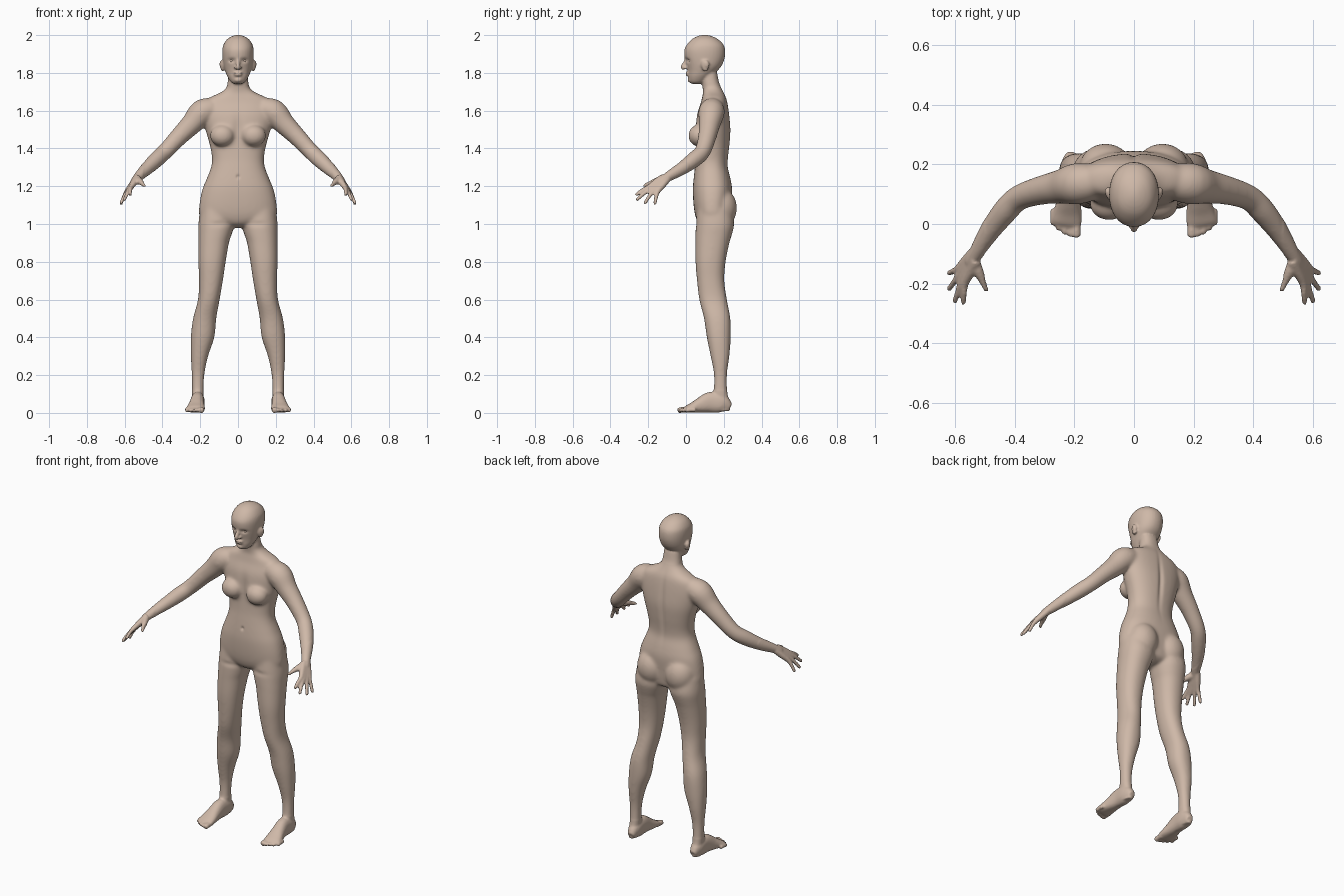
import bpy, bmesh
from math import cos, sin, pi, exp
from mathutils import Vector, Matrix

bm = bmesh.new()


def spline(rows, steps=4):
    out = []
    for i in range(len(rows) - 1):
        p0, p1 = rows[max(i - 1, 0)], rows[i]
        p2, p3 = rows[i + 1], rows[min(i + 2, len(rows) - 1)]
        for k in range(steps):
            t = k / steps
            out.append([0.5 * (2 * b + (c - a) * t + (2 * a - 5 * b + 4 * c - d) * t * t
                               + (3 * b - a - 3 * c + d) * t ** 3)
                        for a, b, c, d in zip(p0, p1, p2, p3)])
    return out + [list(rows[-1])]


def sweep(rows, upright=False, power=2.0, sides=32):
    """Loft ellipses (x, y, z, half width, half depth) along a smooth path."""
    pts = spline(rows)
    rings = []
    for i, (x, y, z, a, b) in enumerate(pts):
        u, v = Vector((1, 0, 0)), Vector((0, 1, 0))
        if not upright:
            t = (Vector(pts[min(i + 1, len(pts) - 1)][:3]) - Vector(pts[max(i - 1, 0)][:3])).normalized()
            u = t.cross(Vector((0, 0, 1))).normalized()
            v = u.cross(t)
        ring = []
        for k in range(sides):
            c, s = cos(2 * pi * k / sides), sin(2 * pi * k / sides)
            c = abs(c) ** (2 / power) * (1 if c > 0 else -1)
            s = abs(s) ** (2 / power) * (1 if s > 0 else -1)
            ring.append(bm.verts.new(Vector((x, y, z)) + u * a * c + v * b * s))
        rings.append(ring)
    for r, q in zip(rings, rings[1:]):
        for k in range(sides):
            n = (k + 1) % sides
            bm.faces.new((r[k], r[n], q[n], q[k]))
    bm.faces.new(rings[0])
    bm.faces.new(rings[-1])


def stack(rows, power=2.0):
    """Upright loft from (z, x min, x max, y front, y back)."""
    sweep([((x0 + x1) / 2, (y0 + y1) / 2, z, (x1 - x0) / 2, (y1 - y0) / 2)
           for z, x0, x1, y0, y1 in rows], True, power)


def tube(rows):
    sweep([(*r, r[3]) for r in rows], sides=20)


def blob(centre, radii, turn=0.0):
    m = Matrix.Translation(centre) @ Matrix.Rotation(turn, 4, 'X') @ Matrix.Diagonal((*radii, 1))
    bmesh.ops.create_uvsphere(bm, u_segments=24, v_segments=16, radius=1, matrix=m)


# Leg
stack([(1.08, .03, .20, .06, .24), (1.0, .02, .21, .052, .255), (.94, .035, .21, .05, .242),
       (.9, .048, .21, .05, .23), (.8, .065, .21, .05, .21), (.7, .08, .207, .058, .203),
       (.6, .097, .212, .07, .217), (.5, .115, .238, .095, .235), (.4, .125, .25, .11, .237),
       (.3, .158, .25, .13, .23), (.2, .178, .245, .148, .217), (.1, .183, .243, .143, .22),
       (.05, .185, .24, .12, .235), (.01, .19, .238, .12, .233)], 2.2)
# Foot and toes
sweep([(.21, .232, .028, .02, .022), (.212, .19, .05, .035, .05), (.214, .13, .056, .036, .055),
       (.218, .08, .042, .04, .042), (.222, .04, .029, .047, .029), (.226, .008, .02, .051, .02),
       (.228, -.006, .015, .046, .013)], power=2.3)
for i in range(5):
    x, y, r = .193 + .0195 * i, -.038 + .0025 * i * i, .015 if i == 0 else .0105
    tube([(x, y + .05, .016, r), (x, y + .02, .016, r), (x, y, .013, r), (x, y - .006, .011, r * .6)])
# Arm
tube([(.13, .14, 1.61, .06), (.19, .135, 1.59, .07), (.245, .125, 1.53, .058),
      (.31, .113, 1.465, .049), (.385, .088, 1.385, .043), (.43, .045, 1.343, .043),
      (.48, -.02, 1.295, .036), (.53, -.10, 1.247, .025), (.55, -.13, 1.225, .02)])
# Fingers, each running from the wrist through the palm
tips = [(.572, -.263, 1.155), (.60, -.258, 1.13), (.619, -.217, 1.112), (.62, -.165, 1.107)]
for i, tip in enumerate(tips):
    k = i - 1.5
    knuckle = Vector((.578 + .0075 * k, -.175 + .0165 * k, 1.182 - .0075 * k))
    wrist = Vector((.535 + .003 * k, -.11 + .008 * k, 1.243 - .003 * k))
    tip = Vector(tip)
    mid = knuckle.lerp(tip, .5) + Vector((0, 0, .005))
    tube([(*wrist, .019), (*wrist.lerp(knuckle, .5), .017), (*knuckle, .0135),
          (*mid, .0105), (*tip, .009), (*(tip + (tip - mid) * .12), .005)])
# Thumb
tube([(.54, -.115, 1.238, .02), (.523, -.155, 1.228, .018), (.505, -.195, 1.213, .012),
      (.492, -.222, 1.202, .010), (.489, -.23, 1.199, .006)])
# Breast, buttock, ear
blob((.083, .068, 1.468), (.066, .056, .058))
blob((.095, .185, 1.085), (.09, .085, .105))
blob((.082, .10, 1.838), (.011, .019, .033), .2)
blob((.088, .108, 1.845), (.01, .016, .022), .2)

# Mirror the limbs
twin = bmesh.ops.duplicate(bm, geom=bm.verts[:] + bm.edges[:] + bm.faces[:])
for v in twin["geom"]:
    if isinstance(v, bmesh.types.BMVert):
        v.co.x *= -1

# Torso and neck
stack([(z, -w, w, f, b) for z, w, f, b in [
    (1.80, .05, .085, .165), (1.75, .055, .085, .175), (1.72, .063, .088, .188),
    (1.695, .095, .09, .20), (1.67, .15, .085, .212), (1.64, .18, .078, .22),
    (1.58, .19, .058, .229), (1.5, .173, .05, .236), (1.42, .15, .056, .231),
    (1.35, .138, .053, .223), (1.3, .143, .047, .222), (1.24, .166, .04, .236),
    (1.18, .19, .036, .245), (1.1, .205, .04, .24), (1.04, .20, .05, .235),
    (1.0, .12, .07, .225), (.98, .03, .11, .19)]], 2.3)
# Head
stack([(z, -w, w, f, b) for z, w, f, b in [
    (1.742, .022, .03, .08), (1.752, .038, .018, .10), (1.78, .056, .012, .13),
    (1.81, .068, .01, .165), (1.84, .077, .004, .19), (1.88, .082, -.007, .205),
    (1.92, .083, -.009, .207), (1.95, .077, .005, .198), (1.978, .058, .031, .17),
    (1.994, .032, .06, .138), (2.001, .008, .088, .11)]], 2.15)
# Nose, lips, chin
tube([(0, .002, 1.875, .008), (0, -.007, 1.852, .010), (0, -.017, 1.832, .0125), (0, -.008, 1.822, .01)])
for x in (-.012, .012):
    blob((x, -.002, 1.826), (.009, .012, .008))
blob((0, .008, 1.800), (.025, .012, .006))
blob((0, .010, 1.789), (.021, .012, .006))
blob((0, .022, 1.763), (.022, .014, .014))

bmesh.ops.recalc_face_normals(bm, faces=bm.faces)
mesh = bpy.data.meshes.new("body")
bm.to_mesh(mesh)
bm.free()
body = bpy.data.objects.new("body", mesh)
bpy.context.collection.objects.link(body)
bpy.context.view_layer.objects.active = body
body.select_set(True)

# Fuse everything into one skin
fuse = body.modifiers.new("fuse", 'REMESH')
fuse.mode = 'VOXEL'
fuse.voxel_size = .006
bpy.ops.object.modifier_apply(modifier="fuse")

# Soften the joins, more on the trunk than on face, hands and feet
bm = bmesh.new()
bm.from_mesh(body.data)
trunk = [v for v in bm.verts if .12 < v.co.z < 1.73 and abs(v.co.x) < .5]
for verts, times in ((bm.verts[:], 2), (trunk, 14)):
    for _ in range(times):
        bmesh.ops.smooth_vert(bm, verts=verts, factor=.5, use_axis_x=True, use_axis_y=True, use_axis_z=True)

# Sculpted dents: centre, spread, push along y
dents = [((.033, .01, 1.866), (.018, .04, .011), .011), ((-.033, .01, 1.866), (.018, .04, .011), .011),
         ((0, 0, 1.7945), (.022, .04, .003), .004), ((0, .04, 1.25), (.008, .05, .01), .008),
         ((0, .05, 1.50), (.025, .05, .07), .008), ((0, .23, 1.48), (.014, .06, .15), -.009),
         ((.1, .05, 1.0), (.05, .08, .015), .004), ((-.1, .05, 1.0), (.05, .08, .015), .004)]
for v in bm.verts:
    for c, s, push in dents:
        d = sum(((v.co[i] - c[i]) / s[i]) ** 2 for i in range(3))
        if d < 9:
            v.co.y += push * exp(-d)
    v.co.z = max(v.co.z, 0)
bm.to_mesh(body.data)
bm.free()
skin = bpy.data.materials.new("skin")
skin.diffuse_color = (.62, .48, .39, 1)
body.data.materials.append(skin)
bpy.ops.object.shade_smooth()

# Eyes
for name, x in (("left_eye", .033), ("right_eye", -.033)):
    bpy.ops.mesh.primitive_uv_sphere_add(segments=20, ring_count=12, radius=.0125, location=(x, .025, 1.865))
    eye = bpy.context.object
    eye.name = name
    eye.data.materials.append(skin)
    bpy.ops.object.shade_smooth()
